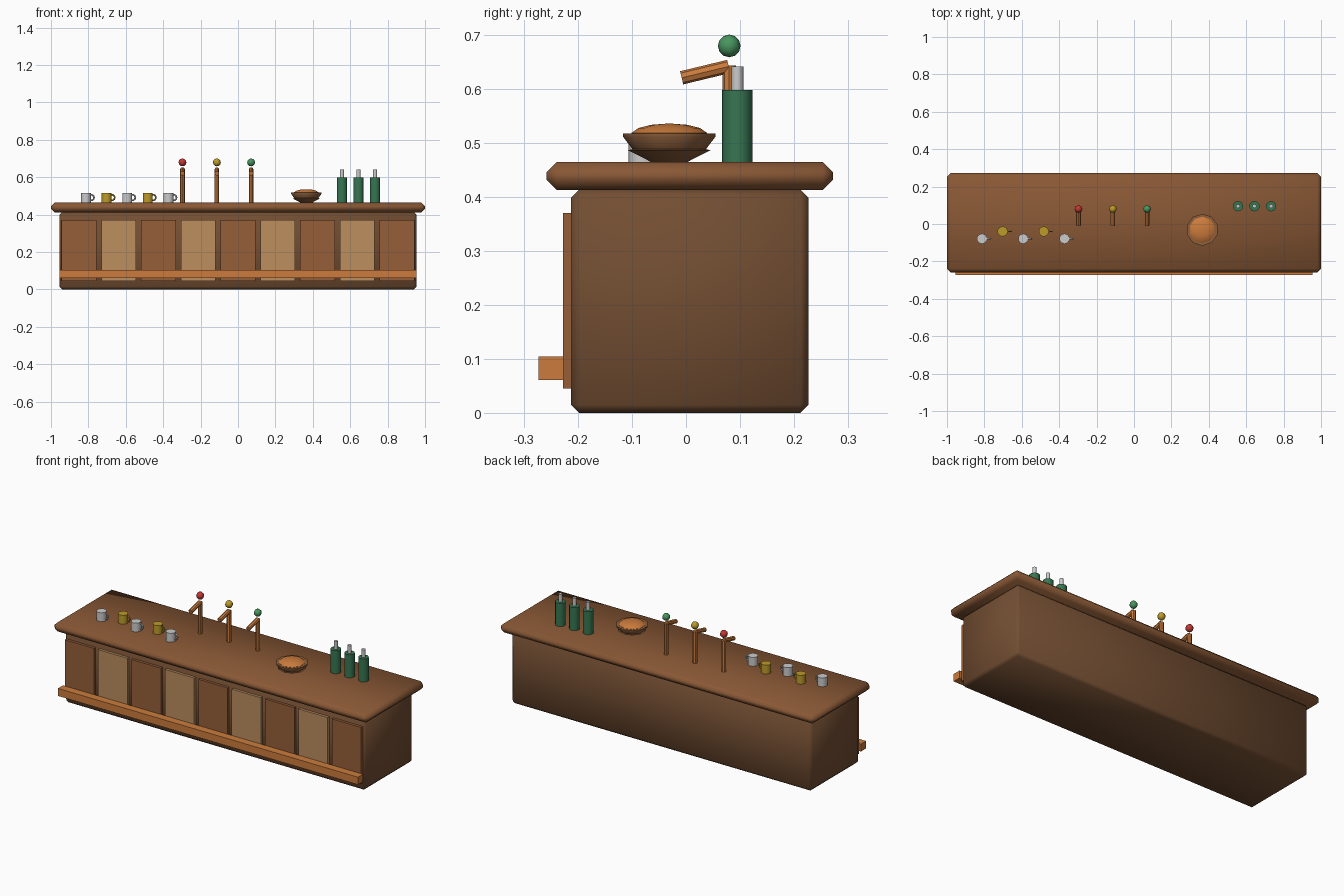
import bpy, math
from mathutils import Vector

if "Cube" in bpy.data.objects:
    bpy.data.objects.remove(bpy.data.objects["Cube"])


def lin(c):
    c /= 255
    return c / 12.92 if c <= 0.04045 else ((c + 0.055) / 1.055) ** 2.4


def material(name, r, g, b):
    m = bpy.data.materials.new(name)
    m.diffuse_color = (lin(r), lin(g), lin(b), 1)
    m.use_nodes = True
    m.node_tree.nodes["Principled BSDF"].inputs["Base Color"].default_value = m.diffuse_color
    return m


BODY = material("dark_wood", 115, 78, 50)
TOP = material("top_wood", 137, 88, 53)
PANEL_A = material("panel_dark", 150, 94, 56)
PANEL_B = material("panel_light", 188, 142, 95)
COPPER = material("copper", 203, 123, 60)
RED = material("red", 195, 55, 50)
GOLD = material("gold", 190, 155, 42)
GREEN = material("green", 72, 150, 95)
BOTTLE = material("bottle_green", 55, 118, 82)
PALE = material("pale", 212, 212, 210)
DISH = material("dish_brown", 142, 96, 60)


def finish(name, mat, angle=40):
    ob = bpy.context.object
    ob.name = name
    ob.data.materials.append(mat)
    bpy.ops.object.shade_smooth_by_angle(angle=math.radians(angle))
    return ob


def box(name, lo, hi, mat, bevel=0):
    lo, hi = Vector(lo), Vector(hi)
    bpy.ops.mesh.primitive_cube_add(size=1, location=(lo + hi) / 2)
    ob = bpy.context.object
    ob.scale = hi - lo
    bpy.ops.object.transform_apply(location=False, rotation=False, scale=True)
    if bevel:
        mod = ob.modifiers.new("bevel", 'BEVEL')
        mod.width, mod.segments = bevel, 1
        bpy.ops.object.modifier_apply(modifier="bevel")
    return finish(name, mat, 50)


def rod(name, a, b, r, mat, sides=10):
    a, b = Vector(a), Vector(b)
    bpy.ops.mesh.primitive_cylinder_add(vertices=sides, radius=r, depth=(b - a).length,
                                        location=(a + b) / 2)
    ob = bpy.context.object
    ob.rotation_euler = Vector((0, 0, 1)).rotation_difference(b - a).to_euler()
    return finish(name, mat)


def lathe(name, profile, x, y, mat, sides=10):
    # profile is a list of (radius, z); both ends are capped
    verts, faces = [], []
    for r, z in profile:
        for i in range(sides):
            t = math.tau * i / sides + math.pi / 2
            verts.append((r * math.cos(t), r * math.sin(t), z))
    for k in range(len(profile) - 1):
        for i in range(sides):
            j = (i + 1) % sides
            faces.append((k * sides + i, k * sides + j, (k + 1) * sides + j, (k + 1) * sides + i))
    faces.append(tuple(reversed(range(sides))))
    faces.append(tuple(range((len(profile) - 1) * sides, len(profile) * sides)))
    me = bpy.data.meshes.new(name)
    me.from_pydata(verts, [], faces)
    ob = bpy.data.objects.new(name, me)
    ob.location = (x, y, 0)
    bpy.context.collection.objects.link(ob)
    bpy.ops.object.select_all(action='DESELECT')
    ob.select_set(True)
    bpy.context.view_layer.objects.active = ob
    return finish(name, mat)


Z = 0.464  # counter surface

# Counter
box("counter_body", (-0.955, -0.213, 0), (0.955, 0.227, 0.413), BODY, 0.015)
box("counter_top", (-1, -0.258, 0.412), (1, 0.272, Z), TOP, 0.019)

# Front panels and foot rail
for i in range(9):
    x = (i - 4) * 0.2125
    box(f"panel_{i + 1}", (x - 0.093, -0.228, 0.045), (x + 0.093, -0.212, 0.37),
        PANEL_B if i % 2 else PANEL_A)
box("foot_rail", (-0.955, -0.273, 0.061), (0.955, -0.227, 0.104), COPPER)

# Beer taps
for i, (x, mat) in enumerate(((-0.297, RED), (-0.113, GOLD), (0.07, GREEN)), 1):
    rod(f"tap_post_{i}", (x, 0.08, Z), (x, 0.08, 0.643), 0.0125, COPPER, 8)
    rod(f"tap_spout_{i}", (x, 0.079, 0.641), (x, -0.008, 0.62), 0.0125, COPPER, 8)
    bpy.ops.mesh.primitive_uv_sphere_add(segments=8, ring_count=6, radius=0.021,
                                         location=(x, 0.08, 0.679))
    finish(f"tap_knob_{i}", mat, 60)

# Mugs with handles on the right
for i in range(5):
    x, y = -0.813 + i * 0.11025, -0.04 if i % 2 else -0.079
    mat = GOLD if i % 2 else PALE
    rod(f"mug_{i + 1}", (x, y, Z), (x, y, 0.515), 0.0275, mat)
    bpy.ops.mesh.primitive_torus_add(major_segments=10, minor_segments=6, major_radius=0.0155,
                                     minor_radius=0.0045, location=(x + 0.028, y, 0.491),
                                     rotation=(math.pi / 2, 0, 0))
    finish(f"mug_handle_{i + 1}", mat, 60)

# Pie on a footed dish
lathe("pie_dish", [(0.033, Z), (0.076, 0.486), (0.068, 0.488), (0.0855, 0.511),
                   (0.0855, 0.517), (0.07, 0.517)], 0.365, -0.031, DISH)
lathe("pie_crust", [(0.07, 0.512), (0.07, 0.518), (0.057, 0.527), (0.034, 0.533),
                    (0.008, 0.535)], 0.365, -0.031, COPPER)

# Bottles
for i, x in enumerate((0.556, 0.644, 0.733), 1):
    rod(f"bottle_{i}", (x, 0.095, Z), (x, 0.095, 0.597), 0.028, BOTTLE)
    rod(f"bottle_neck_{i}", (x, 0.095, 0.595), (x, 0.095, 0.641), 0.011, PALE)
